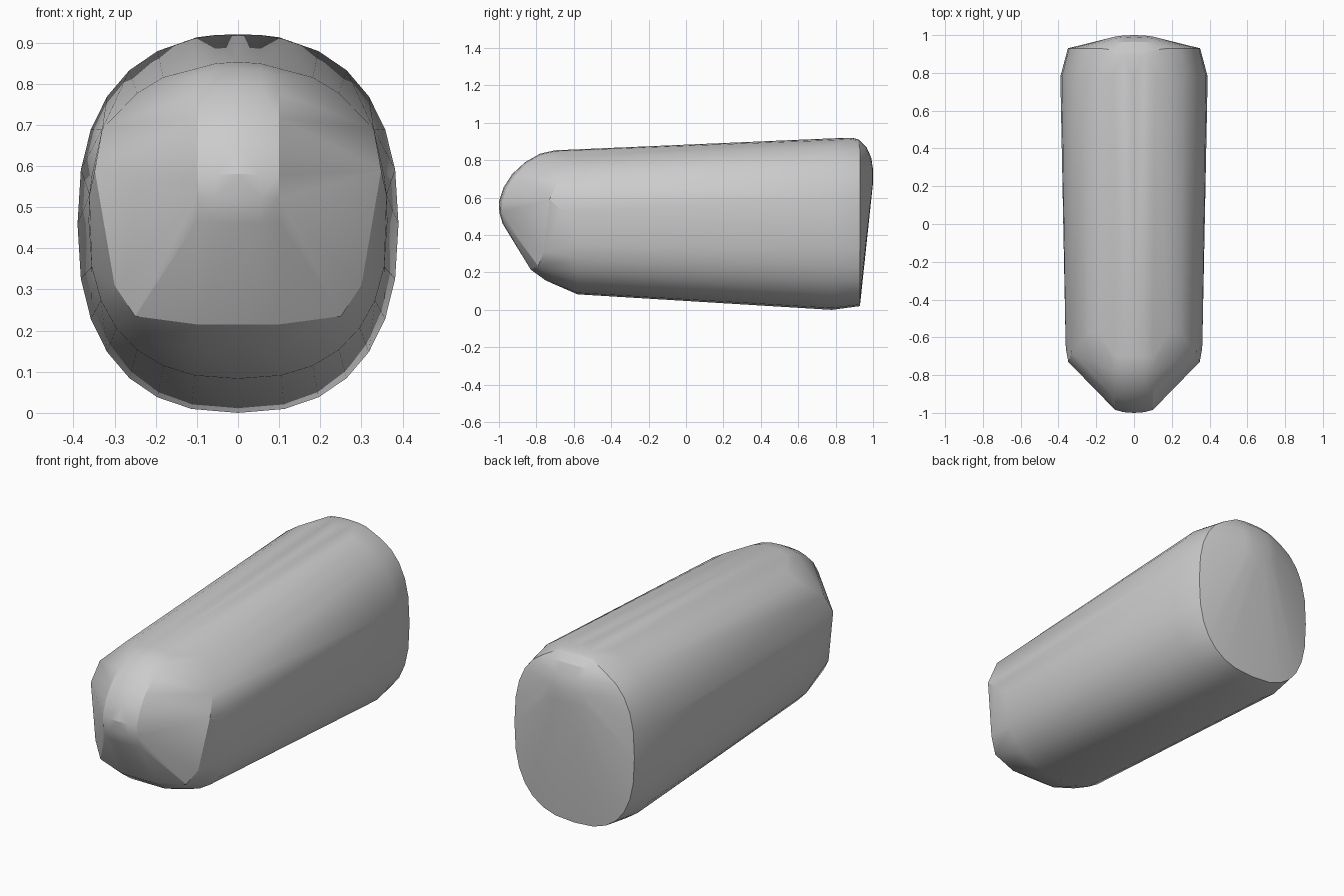
import bpy, bmesh, math

default = bpy.data.objects.get("Cube")
if default:
    bpy.data.objects.remove(default, do_unlink=True)


def ring(y, half_width, z_low, z_high, power=2.42, count=28):
    """Rounded cross-section lying in a plane of constant y."""
    mid, half_height = (z_low + z_high) / 2, (z_high - z_low) / 2
    points = []
    for i in range(count):
        a = 2 * math.pi * i / count
        c, s = math.cos(a), math.sin(a)
        points.append((half_width * math.copysign(abs(c) ** (2 / power), c), y,
                       mid + half_height * math.copysign(abs(s) ** (2 / power), s)))
    return points


def mirrored(points):
    return [(side * x, y, z) for x, y, z in points for side in (-1, 1)]


def ridge(profile, half_width, inset, centre):
    """Crowned strip: a y-z profile in the middle, drawn inward at its edges."""
    points = []
    for y, z in profile:
        dy, dz = y - centre[0], z - centre[1]
        length = math.hypot(dy, dz)
        for x, amount in ((0, 0), (half_width * 0.55, 0.25), (half_width, 1)):
            k = 1 - inset * amount / length
            points += mirrored([(x, centre[0] + dy * k, centre[1] + dz * k)])
    return points


# Tapered body sections
points = ring(0.78, 0.39, 0.0, 0.917) + ring(-0.58, 0.363, 0.083, 0.847)
points += ring(0.93, 0.35, 0.02, 0.89, 2.6)

# Narrow rounded nose
nose_profile = [(-0.70, 0.853), (-0.78, 0.835), (-0.86, 0.79), (-0.93, 0.725),
                (-0.975, 0.655), (-1.0, 0.58), (-0.998, 0.52), (-0.98, 0.46)]
points += ridge(nose_profile, 0.1, 0.016, (-0.70, 0.56))

# Side corners and chin of the nose
points += mirrored([
    (0.361, -0.66, 0.53), (0.348, -0.73, 0.59), (0.33, -0.68, 0.69),
    (0.30, -0.76, 0.31), (0.25, -0.79, 0.235), (0.1, -0.83, 0.215),
    (0.1, -0.75, 0.157), (0.2, -0.71, 0.17)])

# Bulged upper part of the rear cap
rear_profile = [(0.89, 0.92), (0.925, 0.91), (0.965, 0.87), (0.99, 0.815),
                (1.0, 0.75), (1.0, 0.68)]
points += ridge(rear_profile, 0.1, 0.008, (0.80, 0.70))

# Wrap the sections in one convex shell
bm = bmesh.new()
for point in points:
    bm.verts.new(point)
bmesh.ops.remove_doubles(bm, verts=bm.verts[:], dist=0.001)
bmesh.ops.convex_hull(bm, input=bm.verts[:])
bmesh.ops.delete(bm, geom=[v for v in bm.verts if not v.link_faces], context='VERTS')
bmesh.ops.recalc_face_normals(bm, faces=bm.faces[:])
mesh = bpy.data.meshes.new("tapered_body")
bm.to_mesh(mesh)
bm.free()

body = bpy.data.objects.new("tapered_body", mesh)
bpy.context.collection.objects.link(body)
bpy.context.view_layer.objects.active = body
body.select_set(True)
bpy.ops.object.shade_smooth_by_angle(angle=math.radians(20))
